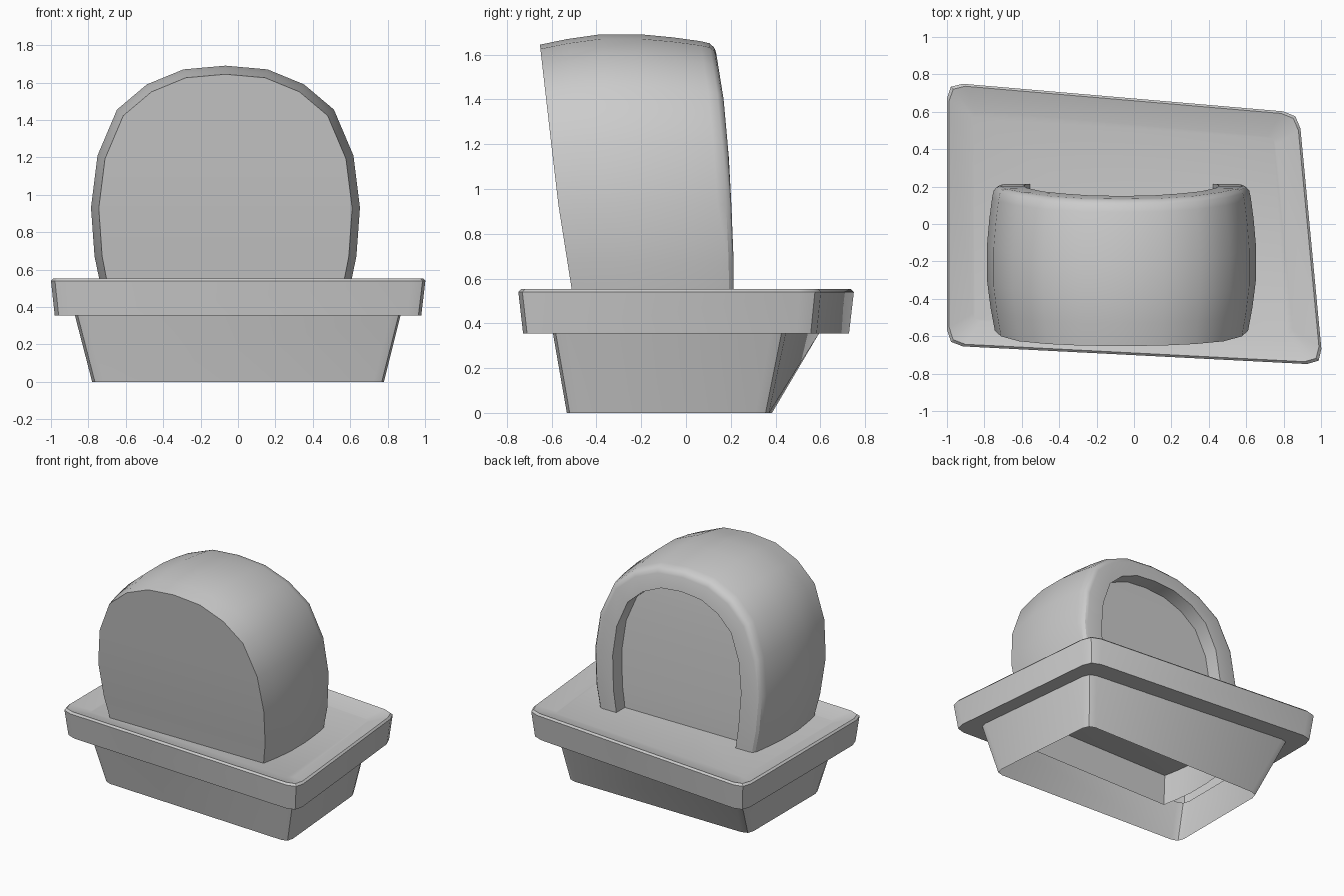
import bpy, bmesh, math
from mathutils import Vector
from mathutils.geometry import intersect_line_line

if "Cube" in bpy.data.objects:
    bpy.data.objects.remove(bpy.data.objects["Cube"])


def make_object(name, loops, closed, extra):
    """Skin a list of point loops; extra(bm, rings) adds the end faces."""
    bm = bmesh.new()
    rings = [[bm.verts.new(p) for p in loop] for loop in loops]
    n = len(rings[0])
    for a, b in zip(rings, rings[1:]):
        for i in range(n if closed else n - 1):
            j = (i + 1) % n
            bm.faces.new((a[i], a[j], b[j], b[i]))
    extra(bm, rings)
    bmesh.ops.recalc_face_normals(bm, faces=bm.faces)
    mesh = bpy.data.meshes.new(name)
    bm.to_mesh(mesh)
    bm.free()
    obj = bpy.data.objects.new(name, mesh)
    bpy.context.collection.objects.link(obj)
    bpy.ops.object.select_all(action='DESELECT')
    obj.select_set(True)
    bpy.context.view_layer.objects.active = obj
    bpy.ops.object.shade_smooth_by_angle(angle=math.radians(30))
    return obj


def inset(quad, d):
    """Offset a counter-clockwise quad inward by d."""
    lines = []
    for i in range(4):
        a, b = Vector(quad[i]), Vector(quad[(i + 1) % 4])
        t = (b - a).normalized()
        off = Vector((-t.y, t.x)) * d
        lines.append(((a + off).to_3d(), (b + off).to_3d()))
    return [intersect_line_line(*lines[i - 1], *lines[i])[0].to_2d() for i in range(4)]


def rounded(quad, r, z):
    """Three points per corner, at height z."""
    pts = []
    for i in range(4):
        c, p, q = Vector(quad[i]), Vector(quad[i - 1]), Vector(quad[(i + 1) % 4])
        a = c + (p - c).normalized() * r
        b = c + (q - c).normalized() * r
        pts += [v.to_3d() + Vector((0, 0, z)) for v in (a, c * .5 + (a + b) * .25, b)]
    return pts


# Tapered base, overhanging rim and dished deck, open underneath
rim = [(-1, -.65), (1.01, -.753), (.882, .595), (-1, .757)]
hull = [(-.872, -.515), (.875, -.597), (.765, .44), (-.872, .6)]
foot = [(-.78, -.46), (.785, -.535), (.71, .37), (-.78, .385)]
base_loops = [
    rounded(foot, .06, 0),
    rounded(hull, .06, .355),
    rounded(inset(rim, .02), .085, .355),
    rounded(rim, .085, .54),
    rounded(inset(rim, .012), .085, .553),
    rounded(inset(rim, .14), .04, .512),
]
make_object("base", base_loops, True, lambda bm, r: bm.faces.new(r[-1]))

# Arched hood: half profile (half width, height), mirrored about its centre
CX = -.067
half = [(.625, .25), (.675, .55), (.7, .67), (.719, .93), (.684, 1.21),
        (.58, 1.455), (.42, 1.59), (.225, 1.67)]
profile = [(-x, z) for x, z in half] + [(0, 1.69)] + half[::-1]


def curve(z, table):
    """Piecewise linear lean of the front or back face."""
    for (z0, y0), (z1, y1) in zip(table, table[1:]):
        if z <= z1:
            break
    return y0 + (y1 - y0) * (z - z0) / (z1 - z0)


front = [(.25, -.465), (.55, -.51), (.95, -.573), (1.65, -.653)]
back = [(.25, .213), (.7, .213), (1.1, .195), (1.4, .168), (1.65, .128)]


def arch(t, sx, sz=None):
    """Arch cross-section at depth fraction t, scaled sideways and upward."""
    pts = []
    for x, z in profile:
        zz = .9 + (z - .9) * (sz or sx) if z > .9 else z
        y0, y1 = curve(zz, front), curve(zz, back)
        pts.append((CX + x * sx, y0 + (y1 - y0) * t, zz))
    return pts


def span(bm, ring):
    """Fill an arch with horizontal strips."""
    n = len(ring)
    for i in range(n // 2):
        quad = [ring[i], ring[i + 1], ring[n - 2 - i], ring[n - 1 - i]]
        bm.faces.new(list(dict.fromkeys(quad)))


def hood_faces(bm, rings):
    span(bm, rings[0])
    span(bm, rings[-1])


# Bulged barrel, rounded back lip, recessed back panel
stations = [(0, .942), (.16, .974), (.35, 1), (.59, 1), (.77, .983), (.92, .962),
            (.97, .95), (.993, .927), (1, .90), (1, .73, .775), (.86, .73, .775)]
make_object("hood", [arch(*s) for s in stations], False, hood_faces)
